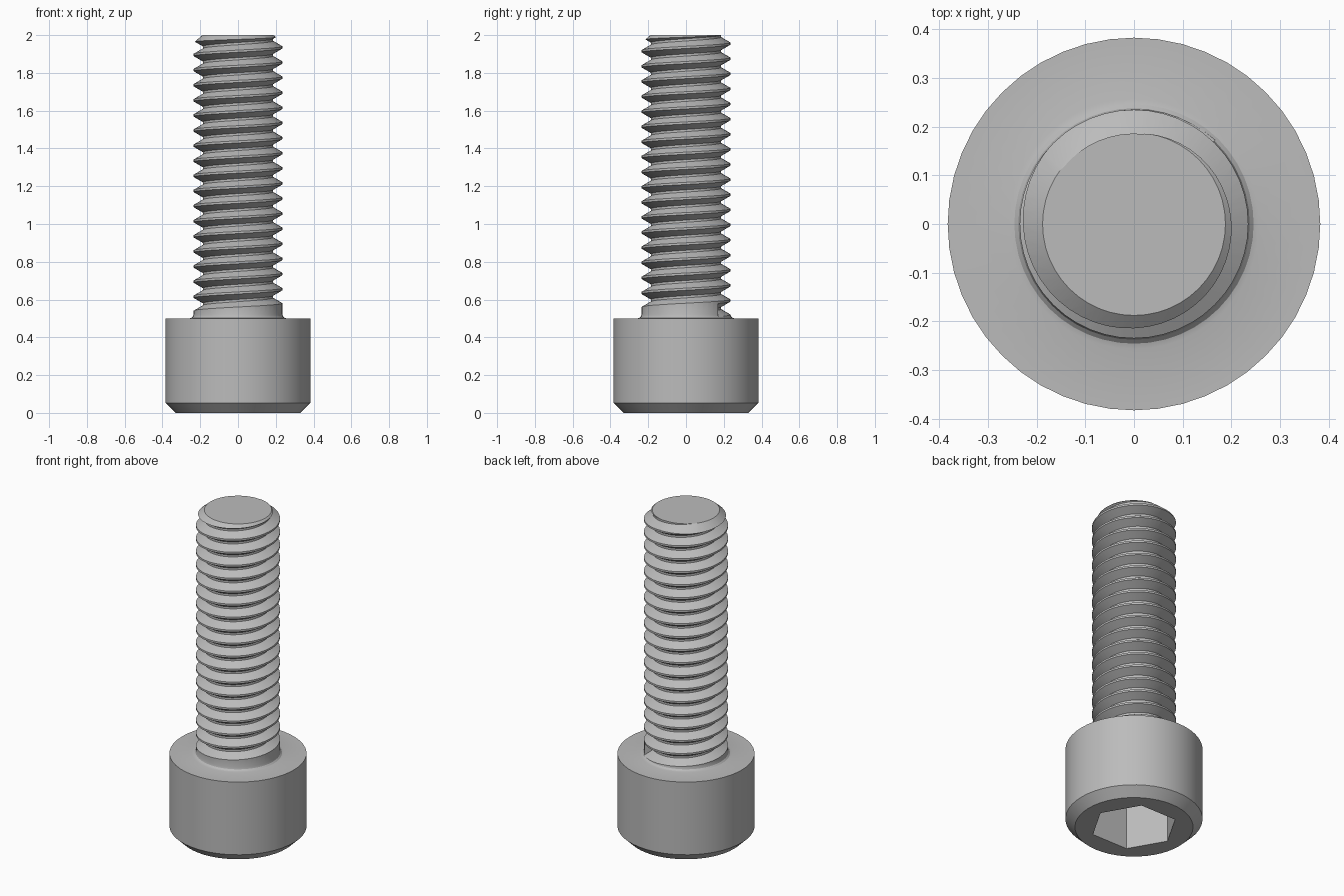
import bpy, bmesh, math
from math import cos, sin, tau

old = bpy.data.objects.get("Cube")
if old:
    bpy.data.objects.remove(old)

SIDES = 48
MAJOR, MINOR, PITCH = 0.235, 0.186, 0.08

steel = bpy.data.materials.new("grey_steel")
steel.use_nodes = True
steel.diffuse_color = (0.5, 0.5, 0.5, 1)
steel.node_tree.nodes["Principled BSDF"].inputs["Base Color"].default_value = (0.5, 0.5, 0.5, 1)


def make_object(name, rings, closed_section=False):
    """Skin rings of points; the section is either a loop of rings with end caps."""
    bm = bmesh.new()
    loops = [[bm.verts.new(p) for p in ring] for ring in rings]
    n = len(loops[0])
    for a, b in zip(loops, loops[1:]):
        for i in range(n):
            j = (i + 1) % n
            bm.faces.new((a[i], a[j], b[j], b[i]))
    bm.faces.new(loops[0])
    bm.faces.new(loops[-1])
    bmesh.ops.recalc_face_normals(bm, faces=bm.faces)
    mesh = bpy.data.meshes.new(name)
    bm.to_mesh(mesh)
    bm.free()
    mesh.materials.append(steel)
    obj = bpy.data.objects.new(name, mesh)
    bpy.context.collection.objects.link(obj)
    return obj


def circle(r, z, sides=SIDES):
    return [(r * cos(tau * i / sides), r * sin(tau * i / sides), z) for i in range(sides)]


# Head, fillet under the head and shank with chamfered tip, as one turned profile
fillet = [(MAJOR + 0.022 * (1 - sin(a)), 0.5 + 0.022 * (1 - cos(a)))
          for a in (math.radians(d) for d in (0, 30, 60, 90))]
profile = [(0.33, 0), (0.383, 0.052), (0.383, 0.5)] + fillet
profile += [(MAJOR, 1.96), (0.188, 2.0)]
screw = make_object("cap_screw", [circle(r, z) for r, z in profile])

# Hexagonal key socket
socket = make_object("socket_cutter", [circle(0.244, -0.1, 6), circle(0.244, 0.26, 6)])

# Helical groove that leaves the thread standing
out = MAJOR + 0.004
half = 0.006 + (out - MINOR) * math.tan(math.radians(30))
section = [(MINOR, -0.006), (out, -half), (out + 0.04, -half),
           (out + 0.04, half), (out, half), (MINOR, 0.006)]
start, turns = math.radians(46), 19
rings = []
for k in range(turns * SIDES):
    t = start + tau * k / SIDES
    mid = 0.575 + PITCH * (t / tau - 0.5)
    rings.append([(r * cos(t), r * sin(t), mid + dz) for r, dz in section])
groove = make_object("thread_cutter", rings)

# Cut the socket and the thread
for cutter in (socket, groove):
    mod = screw.modifiers.new(cutter.name, "BOOLEAN")
    mod.operation = "DIFFERENCE"
    mod.solver = "EXACT"
    mod.object = cutter
    bpy.context.view_layer.objects.active = screw
    bpy.ops.object.modifier_apply(modifier=mod.name)
    bpy.data.objects.remove(cutter)

# Smooth the round surfaces, keep machined edges crisp
bpy.ops.object.select_all(action="DESELECT")
screw.select_set(True)
bpy.context.view_layer.objects.active = screw
bpy.ops.object.shade_smooth_by_angle(angle=math.radians(25))
